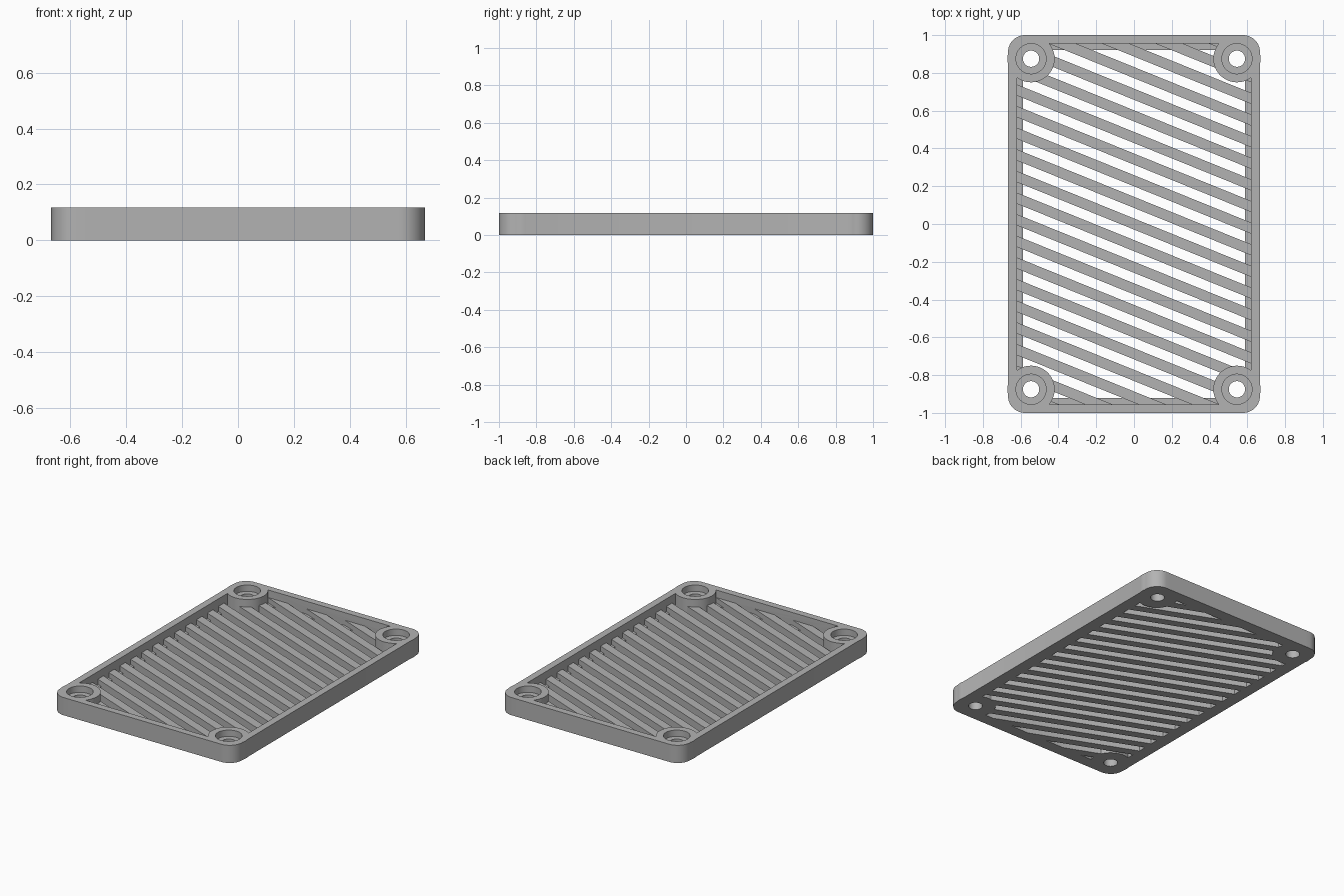
import bpy, bmesh, math
from mathutils import Vector

HALF_X, HALF_Y, HEIGHT = 0.667, 1.0, 0.117
INNER_X, INNER_Y = 0.62, 0.955      # inside of the rim
OPEN_X, OPEN_Y = 0.587, 0.92        # opening in the floor ledge
LEDGE_Z, RIB_Z = 0.033, 0.067
BOSS_X, BOSS_Y = 0.545, 0.875
SLOPE, PITCH, RIB = -0.405, 0.1145, 0.059

if "Cube" in bpy.data.objects:
    bpy.data.objects.remove(bpy.data.objects["Cube"], do_unlink=True)

grey = bpy.data.materials.new("plain grey")
grey.use_nodes = True
colour = (0.45, 0.45, 0.45, 1)
grey.diffuse_color = colour
grey.node_tree.nodes["Principled BSDF"].inputs["Base Color"].default_value = colour


def prism(bm, points, z0, z1):
    """Extrude a flat outline from z0 up to z1."""
    base = bm.faces.new([bm.verts.new((x, y, z0)) for x, y in points])
    top = bmesh.ops.extrude_face_region(bm, geom=[base])["geom"]
    for v in top:
        if isinstance(v, bmesh.types.BMVert):
            v.co.z = z1


def make(name, outlines, z0, z1):
    bm = bmesh.new()
    for points in outlines:
        prism(bm, points, z0, z1)
    bmesh.ops.recalc_face_normals(bm, faces=bm.faces)
    mesh = bpy.data.meshes.new(name)
    bm.to_mesh(mesh)
    bm.free()
    mesh.materials.append(grey)
    obj = bpy.data.objects.new(name, mesh)
    bpy.context.collection.objects.link(obj)
    return obj


def rect(x, y):
    return [(-x, -y), (x, -y), (x, y), (-x, y)]


def arc(cx, cy, r, start, sweep, n):
    return [(cx + r * math.cos(start + sweep * i / n),
             cy + r * math.sin(start + sweep * i / n)) for i in range(n + 1)]


def rounded(x, y, r):
    signs = [(1, 1), (-1, 1), (-1, -1), (1, -1)]
    return [p for k, (sx, sy) in enumerate(signs)
            for p in arc(sx * (x - r), sy * (y - r), r, k * math.pi / 2, math.pi / 2, 12)]


def corner_circles(r):
    return [arc(sx * BOSS_X, sy * BOSS_Y, r, 0, math.tau, 48)[:-1]
            for sx in (-1, 1) for sy in (-1, 1)]


def clip(points, axis, limit, sign):
    """Keep the part of an outline on one side of a straight limit."""
    out = []
    for a, b in zip(points, points[1:] + points[:1]):
        da, db = (sign * (limit - p[axis]) for p in (a, b))
        if da >= 0:
            out.append(a)
        if da * db < 0:
            out.append(tuple(Vector(a).lerp(Vector(b), da / (da - db))))
    return out


def combine(target, tool, operation):
    mod = target.modifiers.new(operation, "BOOLEAN")
    mod.operation, mod.solver, mod.object = operation, "EXACT", tool
    bpy.context.view_layer.update()
    graph = bpy.context.evaluated_depsgraph_get()
    mesh = bpy.data.meshes.new_from_object(target.evaluated_get(graph))
    target.modifiers.clear()
    target.data = mesh
    bpy.data.objects.remove(tool, do_unlink=True)


# Rim with a recessed ledge around the opening
grille = make("vent_grille", [rounded(HALF_X, HALF_Y, 0.09)], 0, HEIGHT)
combine(grille, make("pocket", [rect(INNER_X, INNER_Y)], LEDGE_Z, 0.3), "DIFFERENCE")
combine(grille, make("opening", [rect(OPEN_X, OPEN_Y)], -0.1, 0.3), "DIFFERENCE")

# Slanted ribs, trimmed inside the rim
ribs = []
for i in range(-12, 13):
    y = i * PITCH
    ex, ey = INNER_X + 0.015, INNER_Y + 0.015
    dy = SLOPE * ex
    bar = [(-ex, y - dy - RIB / 2), (ex, y + dy - RIB / 2),
           (ex, y + dy + RIB / 2), (-ex, y - dy + RIB / 2)]
    bar = clip(clip(bar, 1, ey, 1), 1, -ey, -1)
    if len(bar) > 2:
        ribs.append(bar)
combine(grille, make("ribs", ribs, 0, RIB_Z), "UNION")

# Corner bosses with counterbored screw holes
combine(grille, make("bosses", corner_circles(0.125), 0, HEIGHT), "UNION")
combine(grille, make("counterbores", corner_circles(0.08), 0.075, 0.3), "DIFFERENCE")
combine(grille, make("screw_holes", corner_circles(0.043), -0.1, 0.3), "DIFFERENCE")

bpy.ops.object.select_all(action="DESELECT")
grille.select_set(True)
bpy.context.view_layer.objects.active = grille
bpy.ops.object.shade_smooth_by_angle(angle=math.radians(30))
